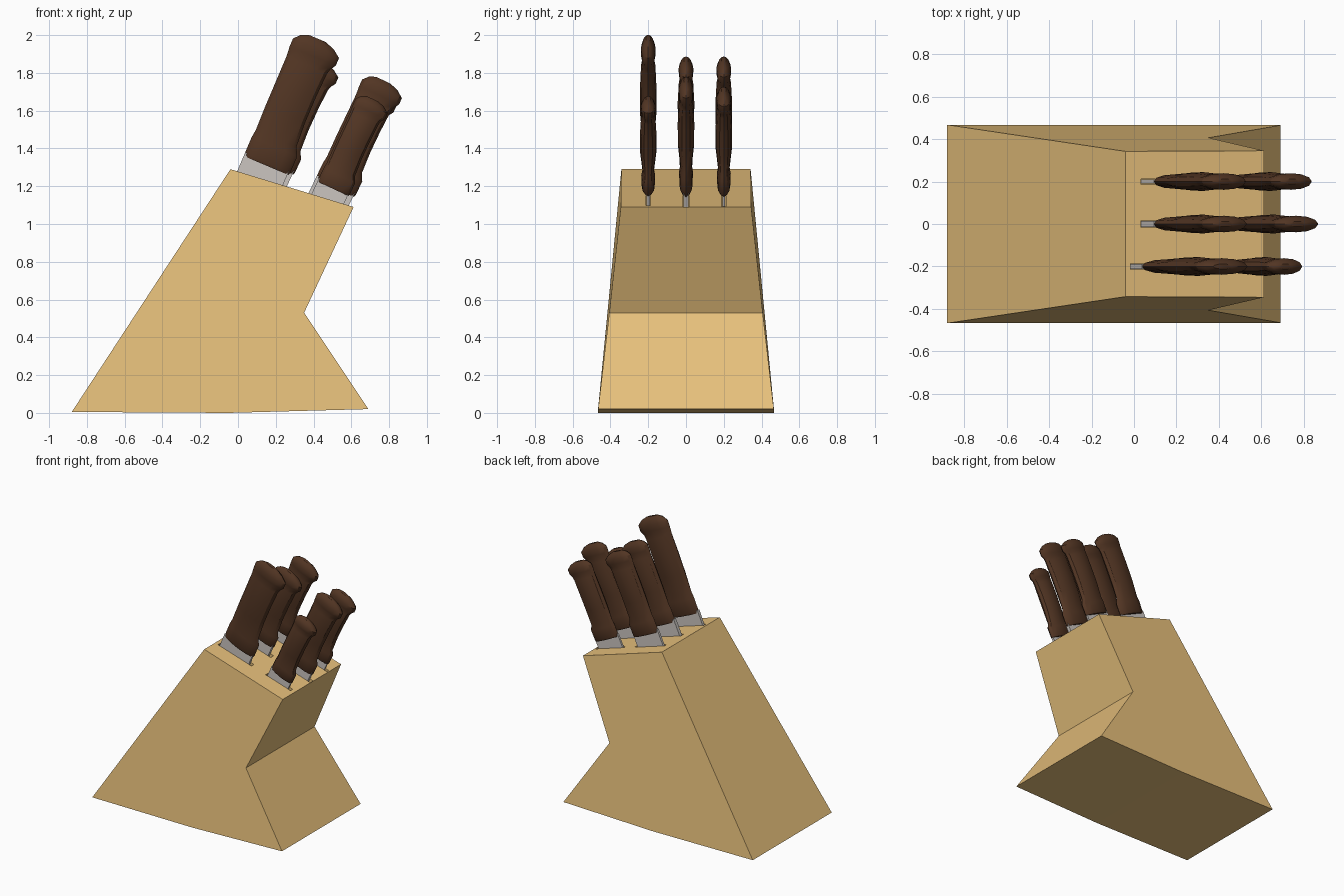
import bpy, bmesh, math
from mathutils import Vector

if "Cube" in bpy.data.objects:
    bpy.data.objects.remove(bpy.data.objects["Cube"])


def material(name, color):
    m = bpy.data.materials.new(name)
    m.diffuse_color = (*color, 1)
    m.use_nodes = True
    m.node_tree.nodes["Principled BSDF"].inputs["Base Color"].default_value = m.diffuse_color
    return m


WOOD = material("wood", (0.80, 0.53, 0.20))
GRIP = material("grip", (0.085, 0.036, 0.017))
STEEL = material("steel", (0.60, 0.56, 0.53))


def loft(name, rings, mat):
    """Skin a closed solid through equal-sized rings of points."""
    bm = bmesh.new()
    loops = [[bm.verts.new(p) for p in r] for r in rings]
    n = len(loops[0])
    for a, b in zip(loops, loops[1:]):
        for i in range(n):
            bm.faces.new((a[i], a[(i + 1) % n], b[(i + 1) % n], b[i]))
    bm.faces.new(loops[0])
    bm.faces.new(loops[-1])
    bmesh.ops.recalc_face_normals(bm, faces=bm.faces)
    me = bpy.data.meshes.new(name)
    bm.to_mesh(me)
    bm.free()
    ob = bpy.data.objects.new(name, me)
    bpy.context.collection.objects.link(ob)
    if mat:
        me.materials.append(mat)
    return ob


# Block: side profile (x, half width, z), narrowing upward
profile = [(-0.88, 0.467, 0.005), (-0.05, 0.467, 0), (0.69, 0.465, 0.02),
           (0.35, 0.406, 0.53), (0.612, 0.345, 1.09), (-0.04, 0.342, 1.29)]
block = loft("block", [[(x, s * y, z) for x, y, z in profile] for s in (-1, 1)], WOOD)

# Handle stations: along, left edge, right edge, half thickness
STATIONS = [(0, 0.02, 0.98, 0.028), (0.02, 0, 1, 0.034), (0.15, 0, 1, 0.037),
            (0.21, 0.02, 0.91, 0.031), (0.4, 0.01, 0.88, 0.043),
            (0.6, 0.01, 0.88, 0.044), (0.79, 0.01, 0.9, 0.038),
            (0.83, 0, 0.93, 0.033), (0.87, -0.01, 1, 0.038),
            (0.93, -0.01, 1, 0.039), (0.975, 0.1, 0.83, 0.028), (1, 0.25, 0.62, 0.012)]


def knife(label, y, x, z, width, length, tilt, thick):
    """x, z is the lower rear corner of the handle."""
    a = math.radians(tilt)
    u = Vector((math.sin(a), 0, math.cos(a)))
    v = Vector((math.cos(a), 0, -math.sin(a)))
    o = Vector((x, y, z))

    # Grip with oval cross-sections
    rings = []
    for t, l, r, h in STATIONS:
        c, w = (l + r) / 2 * width, (r - l) / 2 * width
        rings.append([o + u * t * length + v * (c + w * math.cos(k * math.tau / 12))
                      + Vector((0, h * math.sin(k * math.tau / 12), 0)) for k in range(12)])
    grip = loft(label + "_handle", rings, GRIP)
    bpy.context.view_layer.objects.active = grip
    grip.select_set(True)
    bpy.ops.object.shade_smooth_by_angle(angle=math.radians(32))
    grip.select_set(False)

    # Flat bar shape shared by blade and slot
    def bar(name, l, r, bottom, top, th, mat):
        return loft(name, [[o + u * t + v * s + Vector((0, e * th / 2, 0))
                            for s, e in ((l, -1), (r, -1), (r, 1), (l, 1))]
                           for t in (bottom, top)], mat)

    bar(label + "_blade", 0, width * 0.96, -0.3, 0.02, thick, STEEL)

    # Slot cut in the block, a little larger than the blade
    cutter = bar(label + "_slot_cutter", -0.012, width * 0.96 + 0.025, -0.28, 0.1,
                 thick + 0.008, None)
    cutter.hide_render = True
    cutter.hide_set(True)
    cut = block.modifiers.new(label + "_slot", 'BOOLEAN')
    cut.operation = 'DIFFERENCE'
    cut.object = cutter


knife("large_rear_knife", -0.2, 0.03, 1.36, 0.262, 0.725, 23, 0.022)
knife("middle_rear_knife", 0.0, 0.085, 1.355, 0.232, 0.61, 24.5, 0.026)
knife("far_rear_knife", 0.2, 0.085, 1.355, 0.228, 0.61, 24.5, 0.018)
knife("small_front_knife", -0.2, 0.42, 1.225, 0.185, 0.52, 25, 0.018)
knife("middle_front_knife", 0.0, 0.41, 1.24, 0.23, 0.625, 25.5, 0.026)
knife("far_front_knife", 0.2, 0.415, 1.235, 0.215, 0.57, 25.5, 0.015)
